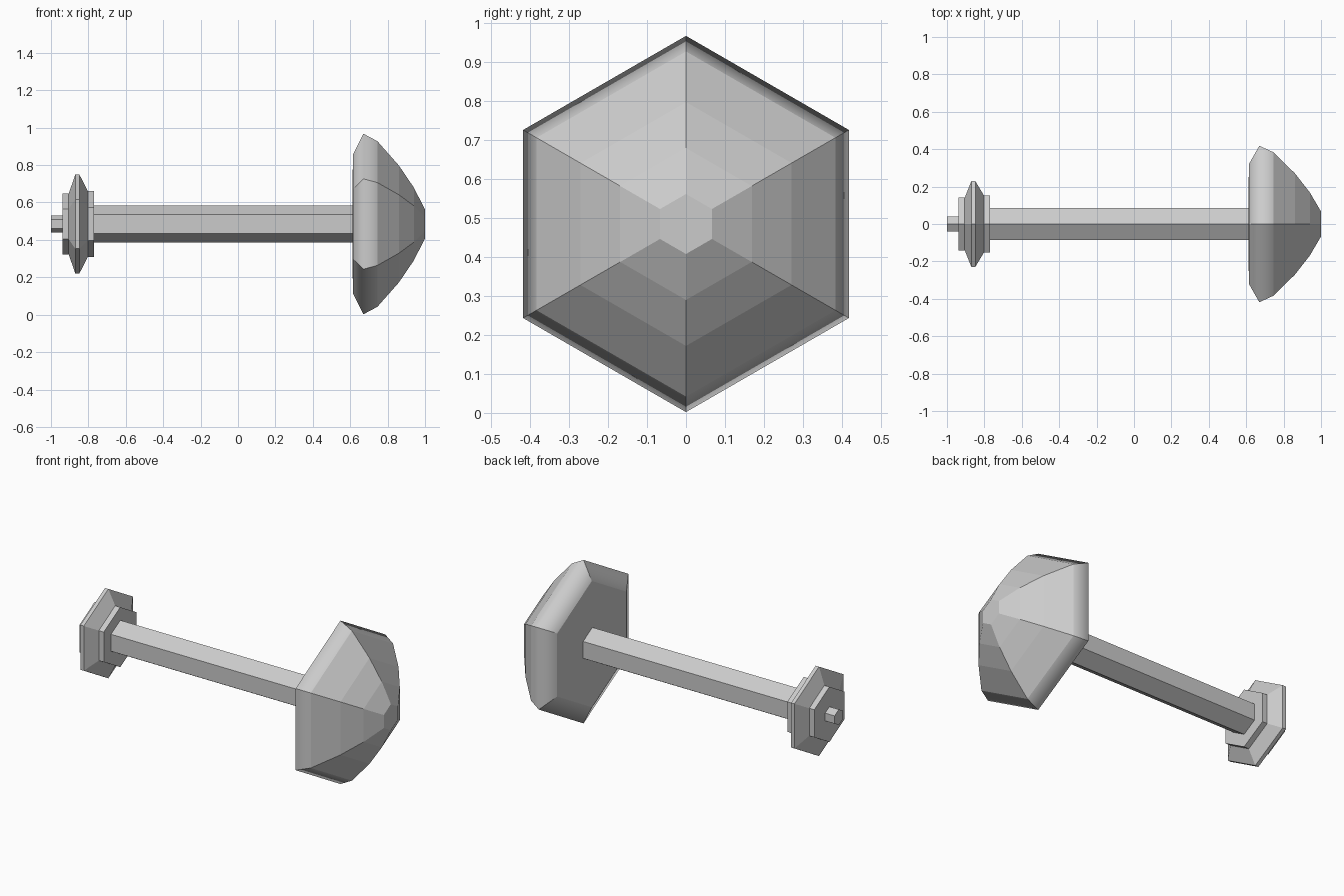
import bpy, bmesh
from math import sin, cos, pi

if "Cube" in bpy.data.objects:
    bpy.data.objects.remove(bpy.data.objects["Cube"])

AXIS_Z = 0.485
SIDES = 6


def hex_lathe(name, profile, smooth_strips=()):
    """Six-sided turned solid along x; profile is a list of (x, radius)."""
    bm = bmesh.new()
    rings = [[bm.verts.new((x, r * sin(2 * pi * i / SIDES), AXIS_Z + r * cos(2 * pi * i / SIDES)))
              for i in range(SIDES)] for x, r in profile]
    for s, (a, b) in enumerate(zip(rings, rings[1:])):
        for i in range(SIDES):
            j = (i + 1) % SIDES
            f = bm.faces.new((a[i], a[j], b[j], b[i]))
            f.smooth = s in smooth_strips
    bm.faces.new(rings[0])
    bm.faces.new(rings[-1])
    # keep the lengthwise corners crisp
    for a, b in zip(rings, rings[1:]):
        for u, v in zip(a, b):
            bm.edges.get((u, v)).smooth = False
    bmesh.ops.recalc_face_normals(bm, faces=bm.faces)
    mesh = bpy.data.meshes.new(name)
    bm.to_mesh(mesh)
    bm.free()
    obj = bpy.data.objects.new(name, mesh)
    bpy.context.collection.objects.link(obj)
    return obj


# Domed head with a bevelled rim and slightly raised back
hex_lathe("domed_head", [(0.612, 0.24), (0.616, 0.373), (0.67, 0.483), (0.745, 0.443),
                         (0.86, 0.313), (0.94, 0.195), (1.0, 0.077)], smooth_strips=(1, 2))

# Long shaft
hex_lathe("shaft", [(-0.78, 0.10), (0.63, 0.10)])

# Flange at the far end: collar, wide tapered disc, back step
hex_lathe("end_flange", [(-0.938, 0.163), (-0.905, 0.163), (-0.87, 0.264), (-0.848, 0.264),
                         (-0.803, 0.177), (-0.77, 0.177)])

# Small end peg
hex_lathe("end_peg", [(-1.0, 0.046), (-0.93, 0.046)])
